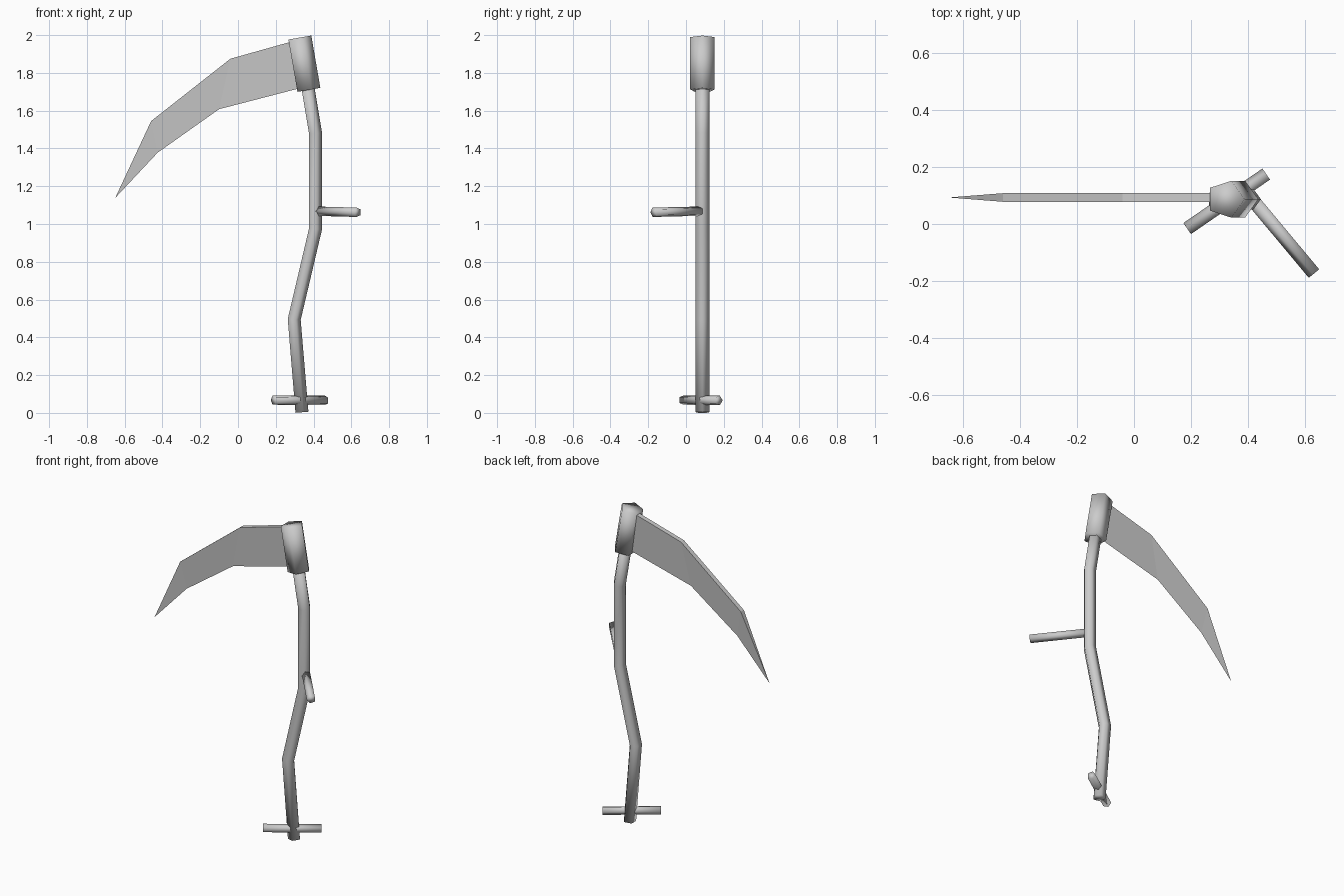
import bpy
import bmesh
from math import cos, sin, tau
from mathutils import Vector

cube = bpy.data.objects.get("Cube")
if cube:
    bpy.data.objects.remove(cube, do_unlink=True)

grey = bpy.data.materials.new("plain grey")
grey.use_nodes = True
COLOUR = (0.6, 0.6, 0.6, 1)
grey.diffuse_color = COLOUR
grey.node_tree.nodes["Principled BSDF"].inputs["Base Color"].default_value = COLOUR

Y = 0.087  # depth of the shaft and blade plane


def finish(name, bm, smooth):
    bmesh.ops.recalc_face_normals(bm, faces=bm.faces)
    mesh = bpy.data.meshes.new(name)
    bm.to_mesh(mesh)
    bm.free()
    mesh.materials.append(grey)
    for poly in mesh.polygons:
        poly.use_smooth = smooth
    obj = bpy.data.objects.new(name, mesh)
    bpy.context.collection.objects.link(obj)
    return obj


def rod(name, path, radius, corner, sides=5):
    """Mitred five-sided rod along a path; one corner points along 'corner'."""
    bm = bmesh.new()
    pts = [Vector(p) for p in path]
    steps = [(b - a).normalized() for a, b in zip(pts, pts[1:])]
    rings = []
    for i, p in enumerate(pts):
        axis = (steps[max(i - 1, 0)] + steps[min(i, len(steps) - 1)]).normalized()
        u = Vector(corner)
        u = (u - axis * u.dot(axis)).normalized()
        v = axis.cross(u)
        angles = [tau * k / sides for k in range(sides)]
        rings.append([bm.verts.new(p + radius * (u * cos(a) + v * sin(a))) for a in angles])
    for low, high in zip(rings, rings[1:]):
        for k in range(sides):
            n = (k + 1) % sides
            bm.faces.new((low[k], low[n], high[n], high[k]))
    bm.faces.new(rings[0])
    bm.faces.new(rings[-1])
    return finish(name, bm, True)


# Bent wooden shaft and the socket on its top
shaft = [(0.335, 0.003), (0.294, 0.495), (0.407, 0.975), (0.407, 1.48), (0.36, 1.76)]
rod("shaft", [(x, Y, z) for x, z in shaft], 0.038, (1, 0, 0))
rod("blade_socket", [(0.369, Y, 1.709), (0.321, Y, 1.986)], 0.068, (1, 0, 0))

# Hand grips
rod("upper_grip", [(0.42, 0.083, 1.068), (0.633, -0.172, 1.062)], 0.026, (-0.78, -0.63, 0))
rod("lower_grip", [(0.188, -0.018, 0.068), (0.465, 0.173, 0.066)], 0.026, (-0.57, 0.82, 0))

# Curved blade: thick spine, sharp lower edge, pointed tip
spine = [(0.32, 1.976), (-0.04, 1.875), (-0.46, 1.545)]
edge = [(0.34, 1.722), (-0.1, 1.608), (-0.425, 1.378)]
mid = Y + 0.006
bm = bmesh.new()
front, back = ([bm.verts.new((x, mid + s, z)) for x, z in spine] for s in (-0.015, 0.015))
sharp = [bm.verts.new((x, mid, z)) for x, z in edge]
tip = bm.verts.new((-0.65, mid, 1.138))
for i in range(2):
    bm.faces.new((front[i], front[i + 1], sharp[i + 1], sharp[i]))
    bm.faces.new((back[i], sharp[i], sharp[i + 1], back[i + 1]))
    bm.faces.new((front[i], back[i], back[i + 1], front[i + 1]))
bm.faces.new((front[2], tip, sharp[2]))
bm.faces.new((back[2], sharp[2], tip))
bm.faces.new((front[2], back[2], tip))
bm.faces.new((front[0], sharp[0], back[0]))
finish("blade", bm, False)
